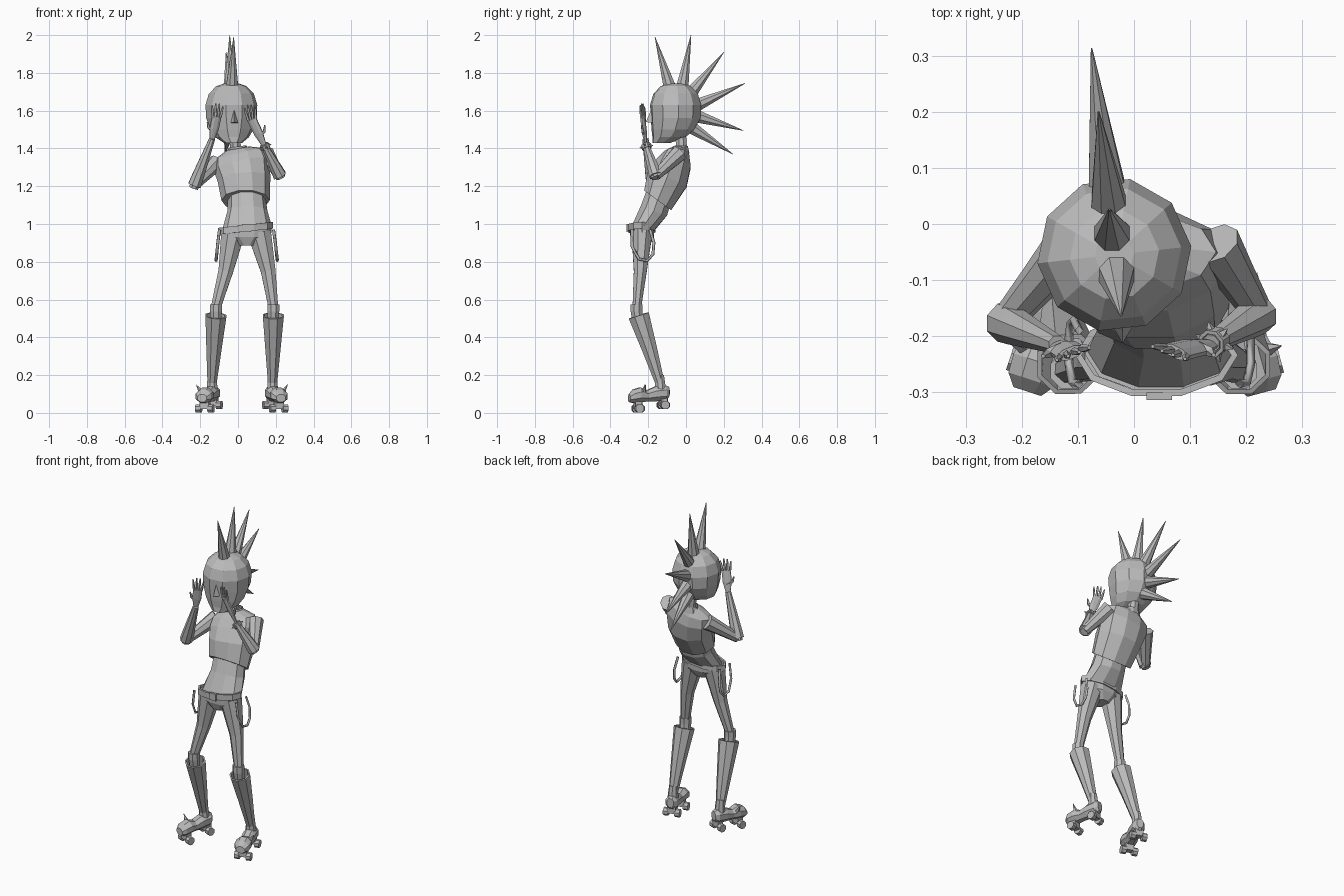
import bpy, bmesh, math
from mathutils import Vector, Matrix, Euler

cube = bpy.data.objects.get("Cube")
if cube:
    bpy.data.objects.remove(cube, do_unlink=True)

grey = bpy.data.materials.new("plain grey")
grey.use_nodes = True
COLOUR = (0.5, 0.5, 0.5, 1)
grey.diffuse_color = COLOUR
grey.node_tree.nodes["Principled BSDF"].inputs["Base Color"].default_value = COLOUR


def skin(name, rings, closed=True):
    """Bridge equal-sized rings of points into a flat-shaded mesh."""
    bm = bmesh.new()
    loops = [[bm.verts.new(p) for p in ring] for ring in rings]
    n = len(loops[0])
    for a, b in zip(loops, loops[1:]):
        for i in range(n):
            j = (i + 1) % n
            bm.faces.new((a[i], a[j], b[j], b[i]))
    if closed:
        bm.faces.new(loops[0])
        bm.faces.new(loops[-1])
    bmesh.ops.recalc_face_normals(bm, faces=bm.faces)
    mesh = bpy.data.meshes.new(name)
    bm.to_mesh(mesh)
    bm.free()
    mesh.materials.append(grey)
    ob = bpy.data.objects.new(name, mesh)
    bpy.context.collection.objects.link(ob)
    return ob


def loft(name, sections, n=10, place=None, closed=True):
    """Sections: centre, x radius, y radius, pitch and roll in degrees."""
    rings = []
    for c, rx, ry, pitch, roll in sections:
        rot = Euler((math.radians(pitch), math.radians(roll), 0)).to_matrix()
        ring = []
        for i in range(n):
            a = 2 * math.pi * (i + 0.5) / n - math.pi / 2
            p = Vector(c) + rot @ Vector((rx * math.cos(a), ry * math.sin(a), 0))
            ring.append(place @ p if place else p)
        rings.append(ring)
    return skin(name, rings, closed)


def tube(name, pts, radii, n=8, side=(1, 0, 0), flat=1.0, closed=True):
    """Ring sweep along points, flattened across the side direction."""
    pts = [Vector(p) for p in pts]
    rings = []
    for i, (p, r) in enumerate(zip(pts, radii)):
        t = (pts[min(i + 1, len(pts) - 1)] - pts[max(i - 1, 0)]).normalized()
        u = Vector(side)
        u = (u - t * u.dot(t)).normalized()
        v = t.cross(u)
        rings.append([p + u * r * math.cos(a) + v * r * flat * math.sin(a)
                      for a in (2 * math.pi * (k + 0.5) / n for k in range(n))])
    return skin(name, rings, closed)


def box(name, centre, size, place=Matrix()):
    x, y, z = (s / 2 for s in size)
    c = Vector(centre)
    return skin(name, [[place @ (c + Vector((sx * x, sy * y, h)))
                        for sx, sy in ((-1, -1), (1, -1), (1, 1), (-1, 1))] for h in (-z, z)])


def thicken(ob, amount):
    mod = ob.modifiers.new("thickness", "SOLIDIFY")
    mod.thickness = amount


# Head, turned slightly towards its left
head_place = Matrix.Translation((-0.035, -0.055, 0)) @ Matrix.Rotation(math.radians(6.3), 4, "Z")
profile = [(1.745, 0, .035), (1.73, 0, .08), (1.69, 0, .12), (1.63, 0, .138), (1.56, 0, .134),
           (1.5, -.015, .115), (1.46, -.035, .09), (1.43, -.075, .05)]
loft("head", [((0, y, z), r, r, 0, 0) for z, y, r in profile], place=head_place)
tube("nose", [head_place @ Vector(p) for p in ((0, -.128, 1.6), (0, -.135, 1.537))], (.004, .024), 3, (0, 1, 0))

# Row of hair spikes down the middle: base and tip in the head's own plane
for i, (by, bz, ty, tz) in enumerate([(-.03, 1.72, -.11, 1.99), (.035, 1.72, .082, 2.0),
                                      (.08, 1.69, .257, 1.91), (.115, 1.63, .37, 1.745),
                                      (.115, 1.57, .36, 1.495), (.085, 1.51, .305, 1.37)]):
    tube(f"hair_spike_{i + 1}", [head_place @ Vector(p) for p in ((0, by, bz), (0, ty, tz))],
         (.036, .0015), 8)

# Neck and body, leaning back from the hips
tube("neck", [(-.005, -.02, 1.35), (-.025, -.03, 1.5)], (.032, .03))
loft("collar", [((0, -.03, 1.375), .062, .05, 0, -8), ((-.003, -.03, 1.41), .048, .042, 0, -8)], closed=False)
loft("cropped_top", [((.04, -.15, 1.125), .128, .093, -36, 0),
                     ((.032, -.1, 1.235), .14, .115, -20, -5),
                     ((.018, -.065, 1.32), .152, .096, -12, -11),
                     ((.008, -.05, 1.37), .142, .07, -6, -13),
                     ((0, -.04, 1.4), .06, .045, 0, -10)])
loft("waist", [((.048, -.23, .97), .134, .068, 0, -4), ((.05, -.17, 1.07), .106, .078, -20, 0),
               ((.045, -.14, 1.16), .098, .075, -30, 0)])
loft("hips", [((.046, -.232, .98), .134, .068, 0, -4), ((.046, -.232, .93), .128, .066, 0, 0),
              ((.047, -.235, .885), .045, .045, 0, 0)])

# Belt with buckle
thicken(loft("belt", [((.04, -.234, z), .146, .076, 0, -6) for z in (.96, .995)], closed=False), .012)
box("belt_buckle", (.045, -.307, .978), (.045, .014, .042))


def wheel(name, place, x, y, z):
    tube(name, [place @ Vector((x + d, y, z)) for d in (-.014, .014)], (.024, .024), 8, (0, 0, 1))


def leg(tag, s, top, mid, knee, ankle, splay):
    """One leg with trouser, knee joint, tall boot and roller skate."""
    kx, ax = knee, ankle
    tube(f"{tag}_thigh", [(top, -.233, .955), (mid, -.242, .75), (kx, -.26, .56)],
         (.068, .042, .028), 8, flat=.88)
    tube(f"{tag}_knee", [(kx, -.262, .575), (kx, -.262, .54), (kx, -.25, .46)], (.034, .034, .03))
    thicken(tube(f"{tag}_boot_shaft", [(kx, -.25, .515), ((kx + ax) / 2, -.195, .345), (ax, -.14, .165)],
                 (.06, .044, .027), closed=False), .009)
    place = Matrix.Translation((ax, -.135, 0)) @ Matrix.Rotation(math.radians(splay), 4, "Z")
    tube(f"{tag}_ankle", [(ax, -.14, .2), (ax, -.132, .09)], (.025, .034))
    # Skate body swept from heel to toe
    body = [(.045, .11, .022, .03), (.025, .105, .038, .044), (-.03, .1, .04, .042),
            (-.075, .09, .038, .032), (-.115, .095, .048, .042), (-.15, .088, .046, .038),
            (-.172, .078, .028, .022)]
    rings = [[place @ Vector((rx * math.cos(a), y, z + rz * math.sin(a)))
              for a in (math.pi * (k + .5) / 4 for k in range(8))] for y, z, rx, rz in body]
    skin(f"{tag}_skate_boot", rings)
    for part, y, z in (("heel", .015, .042), ("toe", -.125, .0235)):
        box(f"{tag}_{part}_truck", (0, y, z + .018), (.05, .035, .04), place)
        for e in (-1, 1):
            wheel(f"{tag}_{part}_wheel_{'inner' if e == -s else 'outer'}", place, e * .034, y, z)
    tube(f"{tag}_skate_spike", [place @ Vector(p) for p in ((s * .03, -.1, .11), (s * .056, -.1, .15))],
         (.014, .001), 5, (0, 1, 0))


leg("right", -1, -.026, -.065, -.117, -.137, -18)
leg("left", 1, .112, .16, .187, .183, 15)

# Strap loops hanging from the belt
for tag, x, out in (("right", -.098, -.018), ("left", .188, .02)):
    curve = bpy.data.curves.new(f"{tag}_strap_loop", "CURVE")
    curve.dimensions = "3D"
    curve.bevel_depth = .008
    curve.bevel_resolution = 0
    path = [(0, -.285, .97), (.6, -.285, .88), (1, -.25, .815), (1, -.205, .805),
            (.8, -.175, .84), (.5, -.17, .9), (0, -.19, .97)]
    spline = curve.splines.new("POLY")
    spline.points.add(len(path) - 1)
    for pt, (f, y, z) in zip(spline.points, path):
        pt.co = (x + f * out, y, z, 1)
    curve.materials.append(grey)
    bpy.context.collection.objects.link(bpy.data.objects.new(f"{tag}_strap_loop", curve))


def arm(tag, s, shoulder, elbow, wrist, palm, tips):
    """Bent arm with a flared glove and an open hand held beside the face."""
    sh, el, wr, pa, ti = (Vector(p) for p in (shoulder, elbow, wrist, palm, tips))
    wide = Vector((s * .93, -.35, 0))
    tube(f"{tag}_upper_arm", [sh, sh.lerp(el, .5), el], (.046, .036, .027))
    tube(f"{tag}_elbow", [el + (el - wr) * .06, el.lerp(wr, .1)], (.026, .03))
    tube(f"{tag}_forearm", [el, el.lerp(wr, .2), wr], (.037, .034, .017))
    tube(f"{tag}_palm", [wr, wr.lerp(pa, .45), pa], (.015, .027, .028), 8, wide, .4)
    up = (ti - pa)
    for i, (f, length) in enumerate(((-.75, .8), (-.25, 1), (.25, 1), (.75, .88))):
        a = pa + wide * f * .028 - up * .1
        b = a + up * length + wide * f * .014
        tube(f"{tag}_finger_{i + 1}", [a, a.lerp(b, .6), b], (.0075, .0068, .0035), 5, wide)
    root = wr.lerp(pa, .35)
    tube(f"{tag}_thumb", [root, root + wide * .03 + up * .25, root + wide * .04 + up * .65],
         (.01, .009, .004), 5, wide)


arm("right", -1, (-.115, -.04, 1.325), (-.23, -.175, 1.205), (-.137, -.215, 1.45),
    (-.113, -.23, 1.57), (-.107, -.232, 1.645))
arm("left", 1, (.145, -.035, 1.375), (.222, -.16, 1.255), (.137, -.213, 1.42),
    (.073, -.228, 1.555), (.058, -.23, 1.64))

# Studded bracelet on the left wrist
centre = Vector((.143, -.21, 1.41))
axis = Vector((-.085, -.053, .165)).normalized()
thicken(tube("left_bracelet", [centre - axis * .013, centre + axis * .013], (.026, .026), closed=False), .007)
u = axis.orthogonal().normalized()
for i in range(6):
    d = Matrix.Rotation(i * math.pi / 3, 3, axis) @ u
    tube(f"left_bracelet_stud_{i + 1}", [centre + d * .024, centre + d * .038], (.008, .001), 4, axis)
